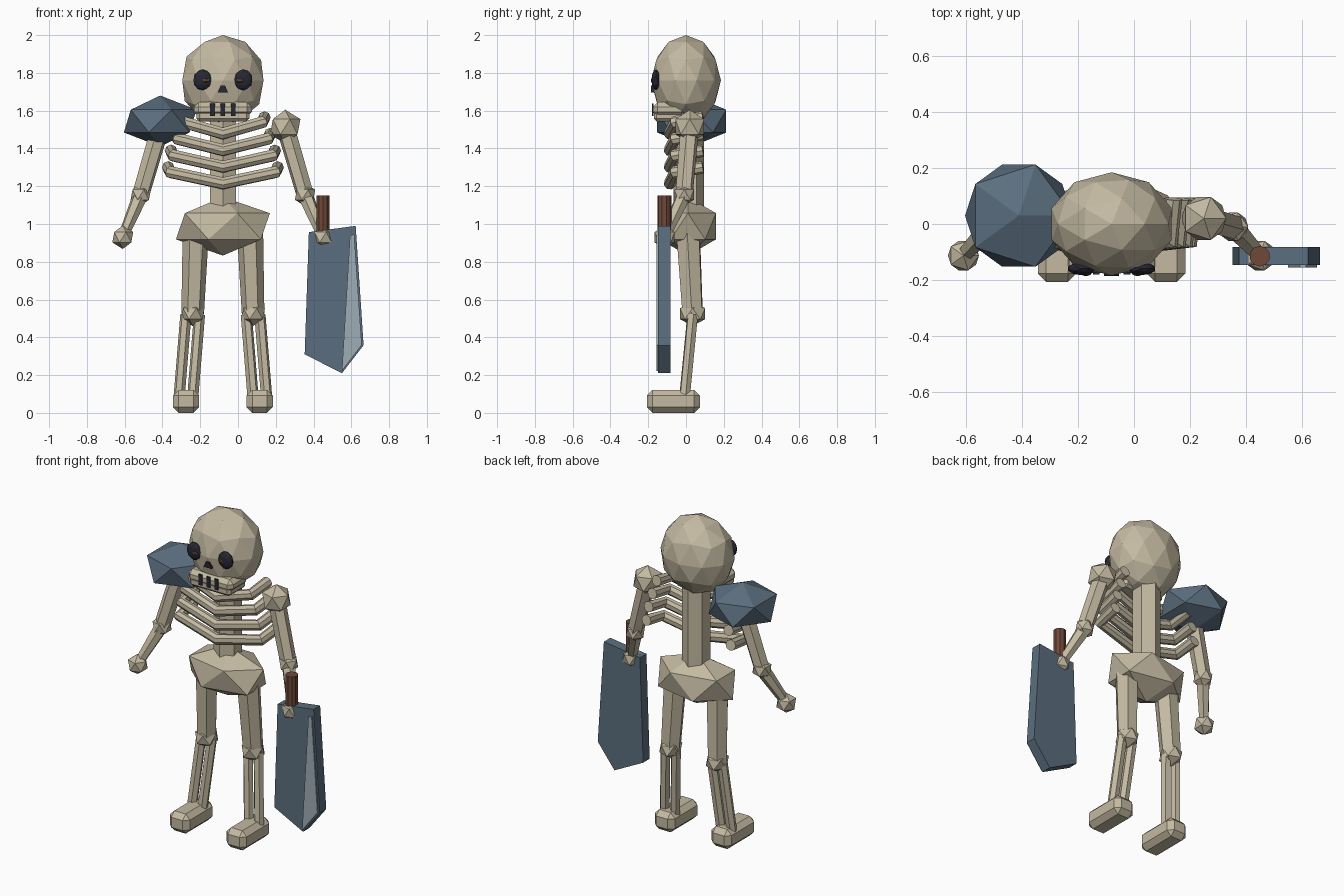
import bpy, bmesh
from mathutils import Vector, Matrix

cube = bpy.data.objects.get("Cube")
if cube:
    bpy.data.objects.remove(cube, do_unlink=True)

MID = -0.08  # x of the body's mirror plane


def material(name, rgb):
    m = bpy.data.materials.new(name)
    m.use_nodes = True
    m.diffuse_color = (*rgb, 1)
    m.node_tree.nodes["Principled BSDF"].inputs["Base Color"].default_value = (*rgb, 1)
    return m


BONE = material("bone", (0.55, 0.49, 0.36))
STEEL = material("blue_steel", (0.105, 0.155, 0.21))
EDGE = material("polished_edge", (0.34, 0.42, 0.47))
WOOD = material("brown_grip", (0.16, 0.065, 0.04))
DARK = material("dark_socket", (0.02, 0.02, 0.033))
PUPIL = material("dull_orange", (0.13, 0.06, 0.03))


def finish(name, bm, mat):
    bmesh.ops.recalc_face_normals(bm, faces=bm.faces)
    me = bpy.data.meshes.new(name)
    bm.to_mesh(me)
    bm.free()
    me.materials.append(mat)
    ob = bpy.data.objects.new(name, me)
    bpy.context.collection.objects.link(ob)
    return ob


def ball(name, centre, radii, mat=BONE, detail=1):
    bm = bmesh.new()
    m = Matrix.Translation(centre) @ Matrix.Diagonal((*radii, 1))
    bmesh.ops.create_icosphere(bm, subdivisions=detail, radius=1, matrix=m)
    return finish(name, bm, mat)


def bone(name, a, b, r1, r2, mat=BONE, sides=6):
    a, b = Vector(a), Vector(b)
    d = b - a
    m = Matrix.Translation((a + b) / 2) @ d.to_track_quat('Z', 'Y').to_matrix().to_4x4()
    bm = bmesh.new()
    bmesh.ops.create_cone(bm, cap_ends=True, segments=sides, radius1=r1, radius2=r2,
                          depth=d.length, matrix=m)
    return finish(name, bm, mat)


def box(name, low, high, mat=BONE, bevel=0):
    low, high = Vector(low), Vector(high)
    bm = bmesh.new()
    m = Matrix.Translation((low + high) / 2) @ Matrix.Diagonal((*(high - low), 1))
    bmesh.ops.create_cube(bm, size=1, matrix=m)
    if bevel:
        bmesh.ops.bevel(bm, geom=bm.edges[:], offset=bevel, segments=1, affect='EDGES')
    return finish(name, bm, mat)


def prism(name, outline, y0, y1, mat):
    bm = bmesh.new()
    face = bm.faces.new([bm.verts.new((x, y0, z)) for x, z in outline])
    out = bmesh.ops.extrude_face_region(bm, geom=[face])
    verts = [v for v in out["geom"] if isinstance(v, bmesh.types.BMVert)]
    bmesh.ops.translate(bm, verts=verts, vec=(0, y1 - y0, 0))
    # the start face survives the extrusion when it is a lone face
    return finish(name, bm, mat)


def rib(name, z, half):
    """One bent bar, open at the back."""
    path = [(-half - 0.01, 0.09, z + 0.085), (-half, -0.06, z + 0.06), (0, -0.085, z),
            (half, -0.06, z + 0.06), (half + 0.01, 0.09, z + 0.085)]
    cu = bpy.data.curves.new(name, 'CURVE')
    cu.dimensions = '3D'
    cu.bevel_depth = 0.033
    cu.bevel_resolution = 2
    cu.use_fill_caps = True
    sp = cu.splines.new('POLY')
    sp.points.add(len(path) - 1)
    sp.use_smooth = False
    for p, (x, y, zz) in zip(sp.points, path):
        p.co = (MID + x, y, zz, 1)
    cu.materials.append(BONE)
    ob = bpy.data.objects.new(name, cu)
    bpy.context.collection.objects.link(ob)
    bpy.ops.object.select_all(action='DESELECT')
    ob.select_set(True)
    bpy.context.view_layer.objects.active = ob
    bpy.ops.object.convert(target='MESH')


# Skull and jaw
ball("skull", (MID, 0, 1.76), (0.226, 0.185, 0.24), detail=2)
box("upper_jaw", (MID - 0.153, -0.175, 1.568), (MID + 0.153, 0, 1.645), bevel=0.025)
box("lower_jaw", (MID - 0.14, -0.17, 1.543), (MID + 0.14, 0, 1.6), bevel=0.015)
for i in (-1, 0, 1):
    x = MID + i * 0.055
    box(f"tooth_gap_{i + 2}", (x - 0.012, -0.18, 1.572), (x + 0.012, -0.171, 1.637), DARK)
prism("nose_hole", [(MID - 0.027, 1.697), (MID + 0.027, 1.697),
                    (MID + 0.012, 1.732), (MID - 0.012, 1.732)], -0.186, -0.165, DARK)

# Torso
bone("spine", (MID, 0.015, 1.02), (MID, 0.015, 1.62), 0.08, 0.08)
ball("pelvis", (MID, 0.01, 0.988), (0.278, 0.175, 0.155))
for i, half in enumerate((0.28, 0.265, 0.24, 0.21)):
    rib(f"rib_{i + 1}", 1.215 + i * 0.088, half)

# Paired parts
for side, s in (("left", 1), ("right", -1)):
    def at(x, y, z):
        return (MID + s * x, y, z)

    # Eye
    ball(side + "_eye_socket", at(0.108, -0.16, 1.763), (0.05, 0.023, 0.055), DARK, 2)
    ball(side + "_pupil", at(0.092, -0.176, 1.76), (0.023, 0.011, 0.015), PUPIL)

    # Arm
    shoulder, elbow, hand = at(0.33, 0.02, 1.515), at(0.435, -0.01, 1.155), at(0.53, -0.113, 0.93)
    ball(side + "_shoulder", shoulder, (0.09,) * 3)
    ball(side + "_elbow", elbow, (0.06,) * 3)
    ball(side + "_hand", hand, (0.062,) * 3)
    bone(side + "_upper_arm", shoulder, elbow, 0.05, 0.047)
    bone(side + "_forearm", elbow, hand, 0.042, 0.028)

    # Leg
    knee = at(0.16, 0.035, 0.525)
    bone(side + "_thigh", at(0.143, 0.01, 0.98), knee, 0.07, 0.06)
    ball(side + "_knee", knee, (0.07, 0.078, 0.065))
    for part, o in (("outer", 0.036), ("inner", -0.036)):
        bone(f"{side}_{part}_shin", at(0.16 + o, 0.035, 0.52), at(0.195 + o, -0.007, 0.09),
             0.03, 0.03)
    fx = MID + s * 0.195
    box(side + "_foot", (fx - 0.069, -0.207, 0), (fx + 0.069, 0.073, 0.122), bevel=0.03)

# Shoulder armour
ball("shoulder_pad", (-0.412, 0.03, 1.545), (0.215, 0.215, 0.135), STEEL)

# Cleaver
bone("cleaver_grip", (0.45, -0.115, 0.95), (0.45, -0.115, 1.15), 0.037, 0.037, WOOD, 10)
prism("cleaver_blade", [(0.375, 0.957), (0.623, 0.99), (0.665, 0.358), (0.55, 0.21), (0.353, 0.31)],
      -0.147, -0.083, STEEL)
prism("cleaver_edge", [(0.593, 0.94), (0.615, 0.945), (0.655, 0.36), (0.55, 0.222)],
      -0.156, -0.147, EDGE)
